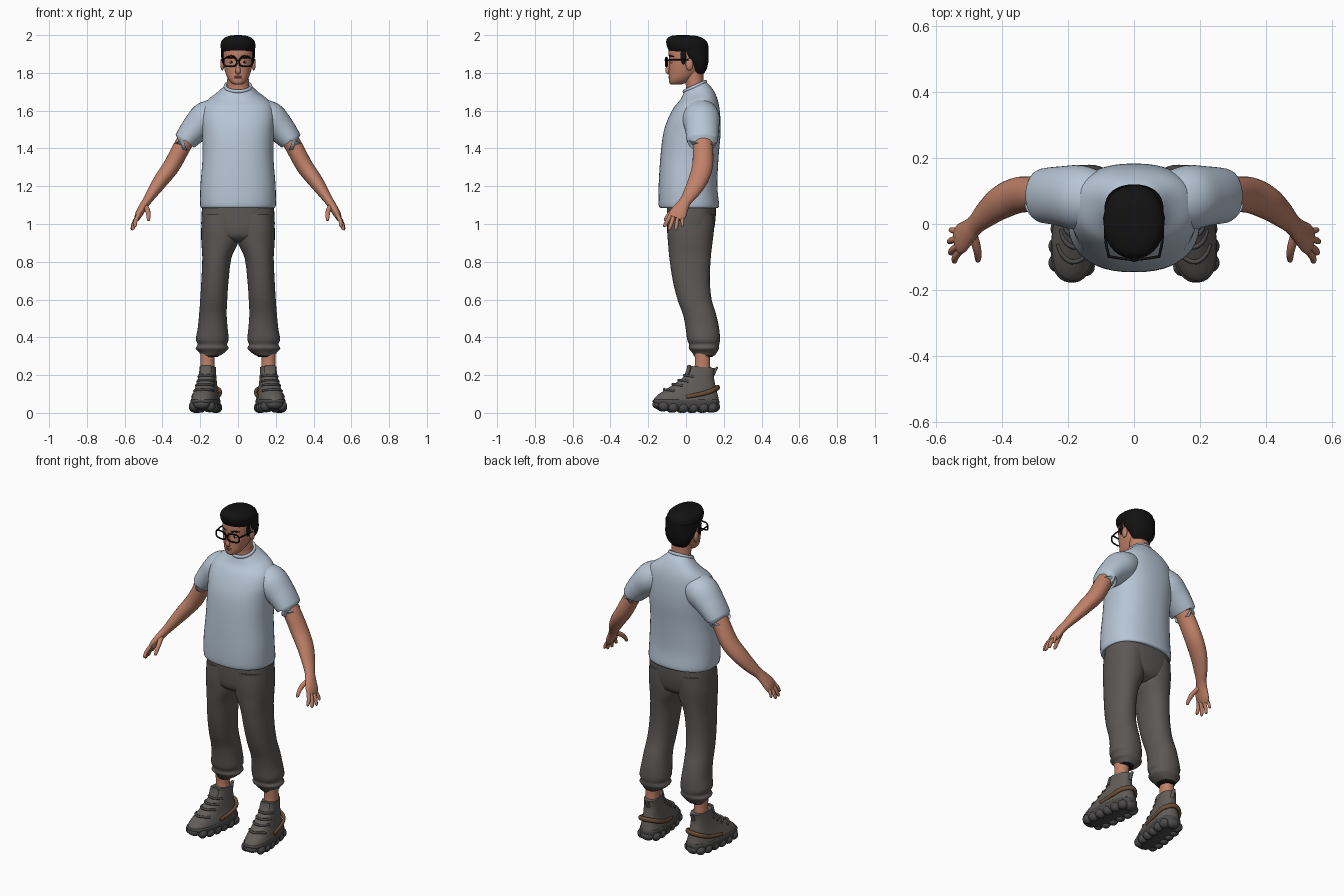
import bpy, bmesh, math
from mathutils import Vector, Matrix


def material(name, r, g, b):
    m = bpy.data.materials.new(name)
    m.diffuse_color = (r, g, b, 1)
    return m


SKIN = material("skin", 0.53, 0.22, 0.14)
LIP = material("lip", 0.36, 0.12, 0.09)
SHIRT = material("pale_blue_cotton", 0.47, 0.56, 0.66)
TROUSER = material("charcoal_cloth", 0.105, 0.097, 0.092)
SHOE = material("shoe_grey", 0.12, 0.11, 0.10)
SOLE = material("sole_grey", 0.07, 0.067, 0.066)
BROWN = material("brown_trim", 0.15, 0.077, 0.038)
BLACK = material("black", 0.006, 0.006, 0.006)
WHITE = material("eye_white", 0.6, 0.57, 0.53)


def finish(name, bm, mat, mirror=False, xf=None):
    """Turn a bmesh into a smooth object, optionally moved and mirrored in x."""
    if xf:
        bm.transform(xf)
    bmesh.ops.recalc_face_normals(bm, faces=bm.faces[:])
    me = bpy.data.meshes.new(name)
    bm.to_mesh(me)
    bm.free()
    me.materials.append(mat)
    me.shade_smooth()
    me.set_sharp_from_angle(angle=math.radians(55))
    ob = bpy.data.objects.new(name, me)
    bpy.context.collection.objects.link(ob)
    if mirror:
        mod = ob.modifiers.new("mirror", 'MIRROR')
        mod.use_mirror_merge = False
    return ob


def spline(rows, k):
    """Catmull-Rom interpolation through rows of numbers."""
    rows = [Vector(r) for r in rows]
    out = []
    for i in range(len(rows) - 1):
        a, b, c, d = rows[max(i - 1, 0)], rows[i], rows[i + 1], rows[min(i + 2, len(rows) - 1)]
        for j in range(k):
            t = j / k
            out.append(b + (c - a) * (t / 2) + (a * 2 - b * 5 + c * 4 - d) * (t * t / 2)
                       + (b * 3 - a - c * 3 + d) * (t ** 3 / 2))
    return out + [rows[-1]]


def oval(n, sides):
    """Unit superellipse points."""
    for i in range(sides):
        a = 2 * math.pi * i / sides
        c, s = math.cos(a), math.sin(a)
        yield math.copysign(abs(c) ** (2 / n), c), math.copysign(abs(s) ** (2 / n), s)


def bridge(name, rings, mat, closed=False, **kw):
    """Join successive rings of points; cap the ends unless closed."""
    bm = bmesh.new()
    vs = [[bm.verts.new(p) for p in r] for r in rings]
    n = len(vs[0])
    pairs = list(zip(vs, vs[1:])) + ([(vs[-1], vs[0])] if closed else [])
    for a, b in pairs:
        for i in range(n):
            bm.faces.new((a[i], a[(i + 1) % n], b[(i + 1) % n], b[i]))
    if not closed:
        bm.faces.new(vs[0])
        bm.faces.new(vs[-1])
    return finish(name, bm, mat, **kw)


def loft(name, rows, mat, n=2.2, sides=36, k=4, **kw):
    """Stacked level sections: (z, x0, x1, y0, y1, tilt)."""
    rings = []
    for z, x0, x1, y0, y1, tilt in spline(rows, k):
        hx, hy = (x1 - x0) / 2, (y1 - y0) / 2
        rings.append([((x0 + x1) / 2 + hx * c, (y0 + y1) / 2 + hy * s, z + tilt * hy * s)
                      for c, s in oval(n, sides)])
    return bridge(name, rings, mat, **kw)


def sym(rows):
    """Sections (z, half width, y0, y1[, tilt]) centred on x = 0."""
    return [(r[0], -r[1], r[1], r[2], r[3], r[4] if len(r) > 4 else 0) for r in rows]


def tube(name, rows, mat, ref=(0, 1, 0), closed=False, sides=20, k=5, **kw):
    """Swept ovals: (x, y, z, r) or (x, y, z, r across, r along ref)."""
    rows = [tuple(r) if len(r) == 5 else tuple(r) + (r[3],) for r in rows]
    pts = [Vector(r) for r in rows] if closed else spline(rows, k)
    m, rings = len(pts), []
    for i, p in enumerate(pts):
        lo, hi = ((i - 1) % m, (i + 1) % m) if closed else (max(i - 1, 0), min(i + 1, m - 1))
        t = (Vector(pts[hi][:3]) - Vector(pts[lo][:3])).normalized()
        b = (Vector(ref) - t * t.dot(Vector(ref))).normalized()
        a = b.cross(t)
        rings.append([Vector(p[:3]) + a * (c * p[3]) + b * (s * p[4]) for c, s in oval(2, sides)])
    return bridge(name, rings, mat, closed=closed, **kw)


def blobs(name, items, mat, **kw):
    """Ellipsoids given as (centre, radii)."""
    bm = bmesh.new()
    for loc, rad in items:
        bmesh.ops.create_uvsphere(bm, u_segments=18, v_segments=12, radius=1,
                                  matrix=Matrix.Translation(loc) @ Matrix.Diagonal((*rad, 1)))
    return finish(name, bm, mat, **kw)


# Shirt: body, collar and sleeves
loft("shirt_body", sym([
    (1.085, .19, -.13, .163), (1.10, .2, -.145, .175), (1.2, .199, -.145, .166),
    (1.35, .188, -.136, .172), (1.48, .19, -.12, .183), (1.57, .195, -.093, .181, .05),
    (1.64, .175, -.06, .168, .15), (1.69, .11, -.028, .138, .35), (1.727, .07, -.01, .105, .45)]),
    SHIRT, n=2.35, sides=48, k=5)
tube("shirt_collar", [(.068 * c, .047 + .057 * s, 1.728 + .026 * s, .008, .01)
                      for c, s in oval(2, 32)], SHIRT, ref=(0, 0, 1), closed=True, sides=10)
tube("sleeve", [(.10, .07, 1.60, .07, .085), (.165, .08, 1.56, .09, .098), (.225, .085, 1.505, .077, .09),
                (.275, .086, 1.447, .062, .083), (.28, .086, 1.44, .057, .077)],
     SHIRT, sides=32, mirror=True)

# Arms and hands
tube("arm", [(.24, .09, 1.49, .045), (.29, .09, 1.42, .046, .052), (.35, .088, 1.31, .045, .055),
             (.405, .065, 1.235, .04, .052), (.45, .03, 1.17, .031, .042), (.48, 0, 1.125, .024, .032),
             (.50, -.02, 1.095, .022, .036), (.523, -.042, 1.055, .02, .046), (.535, -.055, 1.03, .014, .042)],
     SKIN, sides=24, mirror=True)
for nm, by, tip, r in (("index_finger", -.083, (.545, -.113, .99), .0105),
                       ("middle_finger", -.064, (.556, -.087, .975), .011),
                       ("ring_finger", -.043, (.56, -.053, .975), .0105),
                       ("little_finger", -.022, (.556, -.018, .992), .009)):
    base = Vector((.528, by, 1.045))
    mid = base.lerp(Vector(tip), .55) + Vector((.005, 0, 0))
    tube(nm, [(*base, r), (*mid, r), (*tip, r * .8), (tip[0] - .001, tip[1], tip[2] - .006, r * .3)],
         SKIN, sides=12, k=3, mirror=True)
tube("thumb", [(.49, -.03, 1.095, .014), (.478, -.07, 1.07, .013), (.474, -.095, 1.045, .011),
               (.474, -.11, 1.022, .008), (.474, -.112, 1.017, .003)], SKIN, sides=12, k=3, mirror=True)

# Trousers with gathered hems
loft("trouser_hips", sym([(1.13, .185, -.1, .155), (1.05, .193, -.101, .158),
                          (.97, .192, -.098, .148), (.93, .165, -.085, .13), (.905, .08, -.05, .09)]),
     TROUSER, n=2.5)
loft("trouser_leg", [(z, a, b, c, d, 0) for z, a, b, c, d in (
    (1.05, -.01, .19, -.098, .15), (.97, -.008, .195, -.1, .148), (.90, .0, .194, -.095, .14),
    (.82, .035, .189, -.088, .131), (.7, .05, .194, -.07, .126), (.6, .057, .2, -.045, .136),
    (.52, .06, .206, -.016, .16), (.45, .055, .213, -.002, .175), (.39, .05, .223, .006, .18),
    (.362, .058, .213, .016, .176), (.342, .05, .224, .015, .175), (.322, .068, .207, .03, .165),
    (.303, .095, .195, .042, .152))], TROUSER, mirror=True)
loft("trouser_cuff", [(.325, .1, .2, .04, .15, 0), (.305, .1, .197, .042, .147, 0),
                      (.296, .108, .19, .047, .14, 0)], BLACK, mirror=True)
loft("ankle", [(.32, .122, .2, .045, .128, 0), (.26, .125, .198, .047, .128, 0),
               (.2, .12, .2, .04, .13, 0)], SKIN, mirror=True)

# Shoes, turned slightly outward
FOOT = dict(xf=Matrix.Translation((.165, .05, 0)) @ Matrix.Rotation(math.radians(8), 4, 'Z'), mirror=True)
loft("shoe_upper", sym([(.03, .066, -.21, .122), (.065, .07, -.224, .125), (.09, .066, -.207, .12),
                        (.12, .058, -.165, .113), (.15, .052, -.118, .105), (.19, .046, -.064, .098),
                        (.22, .043, -.04, .099), (.243, .041, -.034, .103, -.08)]), SHOE, n=2.5, **FOOT)
loft("shoe_sole", sym([(.016, .058, -.185, .11), (.03, .069, -.208, .123), (.06, .073, -.228, .127),
                       (.07, .069, -.222, .123)]), SOLE, n=2.7, k=3, **FOOT)
lugs = [((0, -.2, .045), (.045, .03, .025)), ((0, .1, .032), (.042, .031, .029))]
for sx in (-1, 1):
    for y, x, z in ((-.175, .044, .036), (-.125, .051, .03), (-.072, .052, .028),
                    (-.018, .05, .028), (.036, .05, .028), (.083, .042, .029)):
        lugs.append(((sx * x, y, z), (.027, .029, .028)))
blobs("sole_lugs", lugs, SOLE, **FOOT)
for i, (y, z) in enumerate(((-.165, .122), (-.12, .15), (-.088, .172), (-.058, .197))):
    w = .05 - i * .003
    tube("lace_strap", [(-w, y + .045, z - .006, .007), (-.03, y + .013, z, .007), (0, y - .002, z + .002, .007),
                        (.03, y + .013, z, .007), (w, y + .045, z - .006, .007)],
         SOLE, ref=(0, 0, 1), sides=10, k=4, **FOOT)
tube("heel_band", [(-.068, -.06, .085, .007, .01), (-.067, .03, .102, .009, .012), (-.052, .09, .122, .009, .013),
                   (0, .121, .135, .01, .014), (.052, .09, .122, .009, .013), (.067, .03, .102, .009, .012),
                   (.068, -.06, .085, .007, .01)], BROWN, ref=(0, 0, 1), sides=12, **FOOT)
tube("shoe_tongue", [(0, -.05, .19, .028, .012), (0, -.036, .225, .032, .012), (0, -.034, .254, .026, .008)],
     SHOE, sides=14, **FOOT)
tube("pull_tab", [(0, .095, .2, .012, .008), (0, .108, .228, .011, .007), (0, .117, .243, .008, .005)],
     SHOE, sides=12, **FOOT)

# Head and neck
loft("neck", sym([(1.66, .072, -.005, .11), (1.72, .06, 0, .1), (1.76, .057, -.005, .094),
                  (1.83, .057, -.01, .092)]), SKIN, n=2)
loft("head", sym([(1.738, .018, -.078, -.03), (1.747, .036, -.088, 0), (1.77, .054, -.091, .035),
                  (1.80, .066, -.09, .07), (1.83, .074, -.09, .088), (1.86, .079, -.088, .1),
                  (1.90, .081, -.092, .11), (1.94, .079, -.088, .11), (1.97, .062, -.07, .09),
                  (1.985, .03, -.03, .05)]), SKIN)
tube("nose", [(0, -.082, 1.872, .008), (0, -.093, 1.84, .009), (0, -.099, 1.812, .014, .011),
              (0, -.094, 1.799, .012, .008), (0, -.088, 1.795, .004)], SKIN, sides=14)
blobs("ear", [((.083, .018, 1.845), (.011, .02, .032))], SKIN, mirror=True)
blobs("lips", [((0, -.087, 1.780), (.023, .007, .0045)), ((0, -.086, 1.773), (.02, .007, .005))], LIP)
blobs("eye", [((.035, -.077, 1.857), (.014, .007, .007))], WHITE, mirror=True)
blobs("pupil", [((.035, -.082, 1.857), (.006, .004, .006))], BLACK, mirror=True)
tube("eyebrow", [(.014, -.088, 1.884, .003, .004), (.035, -.084, 1.89, .004), (.058, -.064, 1.886, .003)],
     BLACK, ref=(0, 0, 1), sides=10, mirror=True)

# Hair
loft("hair_top", sym([(1.912, .083, -.088, .117), (1.935, .092, -.099, .119), (1.962, .09, -.105, .112),
                      (1.982, .076, -.1, .092), (1.995, .05, -.08, .06), (2.0, .015, -.045, .01)]), BLACK)
loft("hair_back", sym([(1.795, .05, .03, .093), (1.815, .065, .03, .107), (1.84, .078, .017, .115),
                       (1.87, .087, -.01, .12), (1.90, .09, -.035, .12), (1.94, .09, -.035, .118)]), BLACK)
blobs("sideburn", [((.079, -.014, 1.885), (.007, .016, .04))], BLACK, mirror=True)

# Glasses
tube("glasses_rim", [(.042 + .035 * c, -.108 + .3 * (.035 + .035 * c) ** 1.3, 1.858 + .023 * s, .0045, .004)
                     for c, s in oval(3.2, 36)], BLACK, closed=True, sides=8, mirror=True)
tube("glasses_bridge", [(-.009, -.108, 1.864, .004), (0, -.111, 1.867, .004), (.009, -.108, 1.864, .004)],
     BLACK, ref=(0, 0, 1), sides=8)
tube("glasses_temple", [(.077, -.096, 1.868, .004), (.086, -.05, 1.87, .004), (.088, .015, 1.868, .004)],
     BLACK, ref=(0, 0, 1), sides=8, mirror=True)
